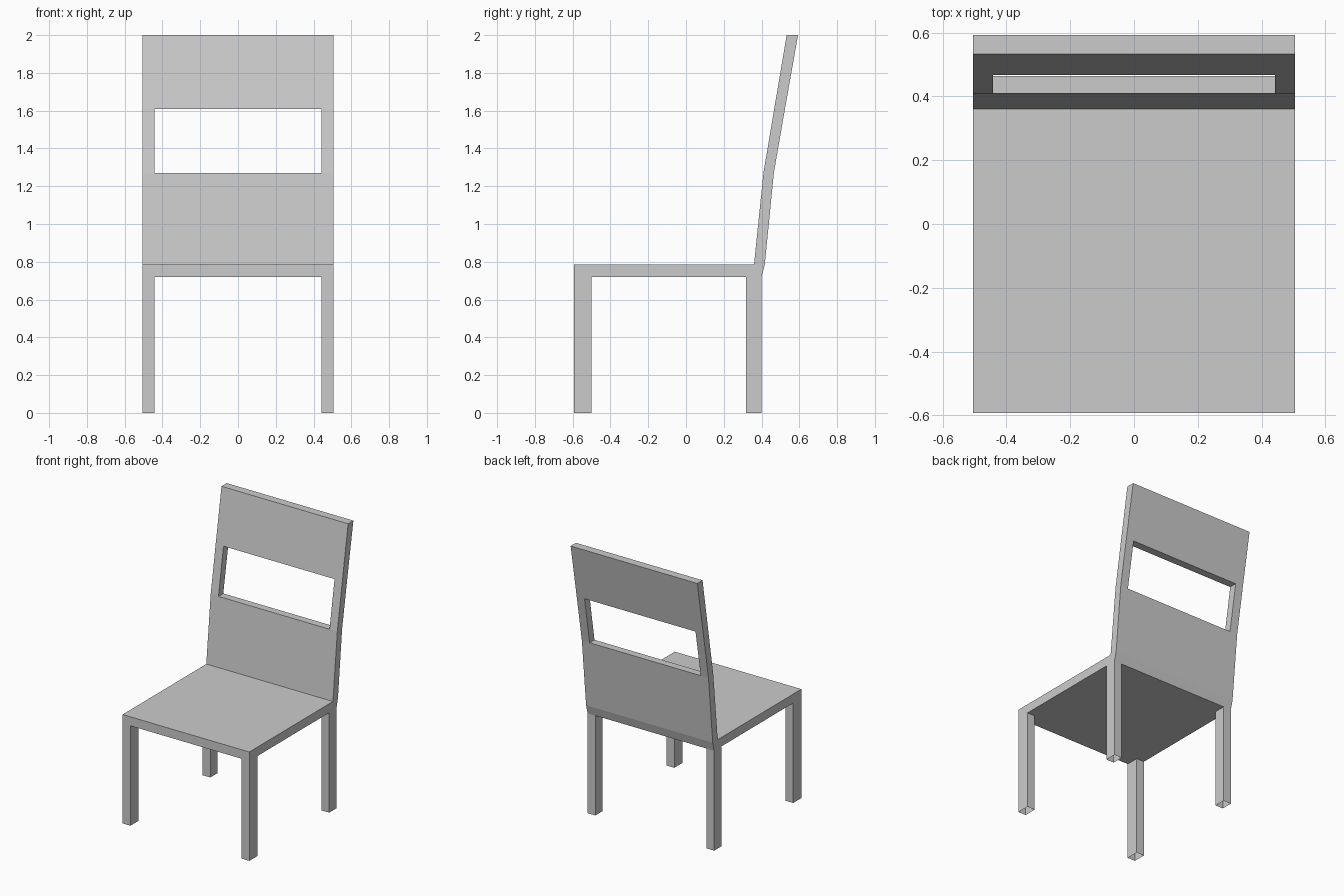
import bpy
from mathutils import Vector

if "Cube" in bpy.data.objects:
    bpy.data.objects.remove(bpy.data.objects["Cube"])

# Width columns: left leg, middle, right leg
X = [-0.505, -0.443, 0.443, 0.505]
ALL, SIDES = (0, 1, 2), (0, 2)

# Side profile points (y, z)
s_bot = [(-0.593, 0.72), (-0.50, 0.72), (0.317, 0.72), (0.40, 0.72)]
s_top = [(-0.593, 0.785), (-0.50, 0.785), (0.317, 0.785)]
b0, b1 = (0.36, 0.785), (0.417, 0.785)
m0, m1 = (0.41, 1.27), (0.465, 1.27)
w0, w1 = (0.467, 1.61), (0.524, 1.61)
t0, t1 = (0.533, 2.0), (0.593, 2.0)


def leg(a, b):
    return [(a[0], 0), (b[0], 0), b, a]


# Part name -> list of (convex side profile, columns it fills)
parts = {
    "seat": [([s_bot[0], s_bot[1], s_top[1], s_top[0]], ALL),
             ([s_bot[1], s_bot[2], s_top[2], s_top[1]], ALL),
             ([s_bot[2], s_bot[3], b1, b0, s_top[2]], ALL)],
    "lower_backrest": [([b0, b1, m1, m0], ALL)],
    "backrest_posts": [([m0, m1, w1, w0], SIDES)],
    "upper_backrest": [([w0, w1, t1, t0], ALL)],
}
for side, col in (("left", 0), ("right", 2)):
    parts["front_leg_" + side] = [(leg(s_bot[0], s_bot[1]), (col,))]
    parts["back_leg_" + side] = [(leg(s_bot[2], s_bot[3]), (col,))]


def cell_faces(profile, col):
    """Outward-facing polygons of one profile extruded over a column."""
    a, b = [[Vector((x, *p)) for p in profile] for x in X[col:col + 2]]
    n = len(profile)
    mid = sum(a + b, Vector()) / (2 * n)
    faces = [a, b] + [[a[i], a[(i + 1) % n], b[(i + 1) % n], b[i]] for i in range(n)]
    for f in faces:
        normal = (f[1] - f[0]).cross(f[2] - f[1])
        yield f if normal.dot(f[0] - mid) > 0 else f[::-1]


def key(face):
    return frozenset(tuple(v) for v in face)


built = {name: [f for prof, cols in cells for c in cols for f in cell_faces(prof, c)]
         for name, cells in parts.items()}
count = {}
for faces in built.values():
    for f in faces:
        count[key(f)] = count.get(key(f), 0) + 1

# Keep only the outer skin; the hollow legs are open at the floor
for name, faces in built.items():
    index, polys = {}, []
    for f in faces:
        if count[key(f)] == 1 and any(v.z > 0 for v in f):
            polys.append([index.setdefault(tuple(v), len(index)) for v in f])
    mesh = bpy.data.meshes.new(name)
    mesh.from_pydata(list(index), [], polys)
    mesh.update()
    bpy.context.collection.objects.link(bpy.data.objects.new(name, mesh))
